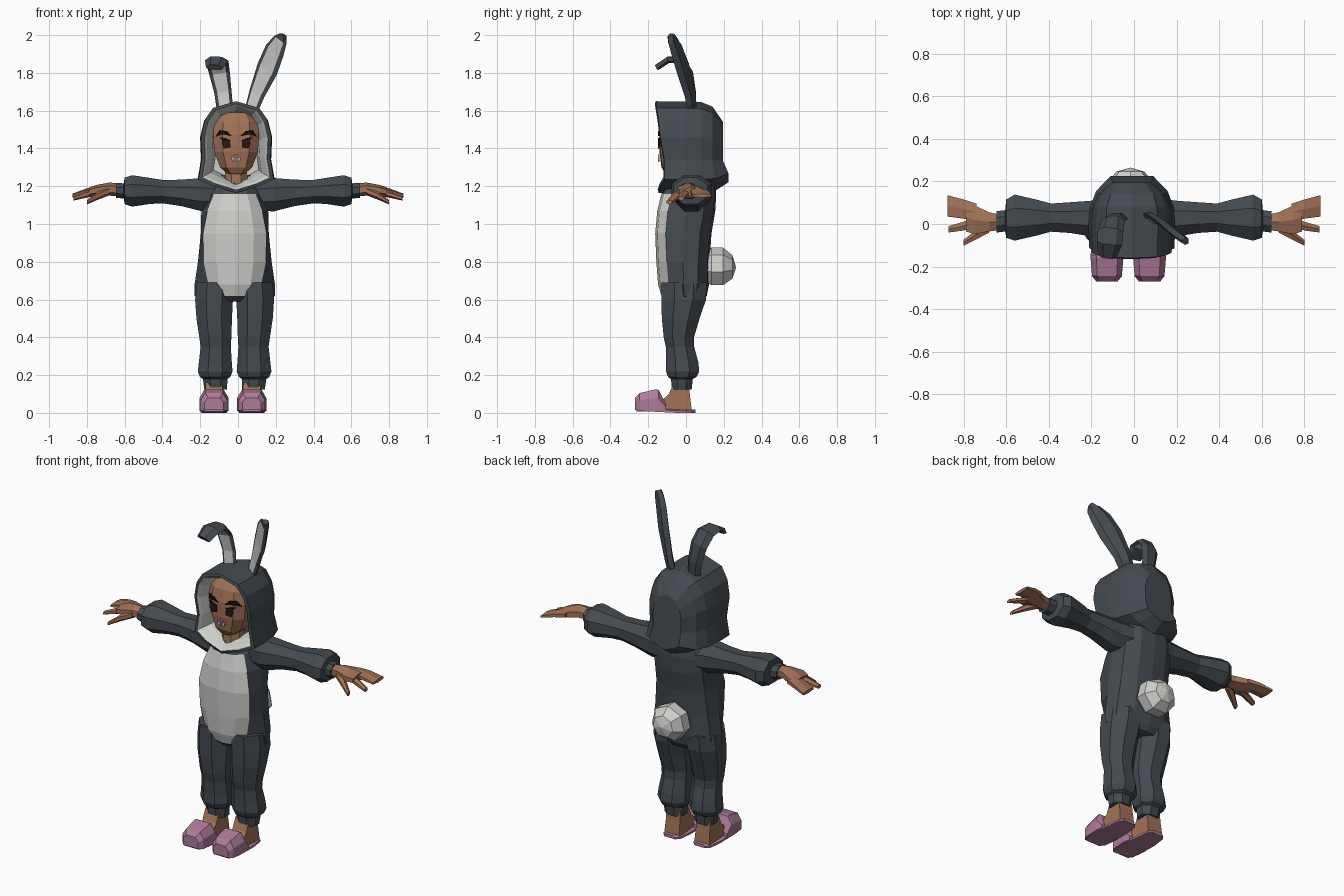
import bpy, bmesh, math
from mathutils import Vector as V

cube = bpy.data.objects.get("Cube")
if cube:
    bpy.data.objects.remove(cube, do_unlink=True)


def material(name, r, g, b):
    m = bpy.data.materials.new(name)
    m.use_nodes = True
    m.diffuse_color = (r, g, b, 1)
    m.node_tree.nodes["Principled BSDF"].inputs["Base Color"].default_value = (r, g, b, 1)
    return m


SUIT = material("charcoal fleece", .058, .069, .08)
LIGHT = material("pale grey fleece", .62, .63, .60)
SKIN = material("brown skin", .36, .165, .095)
PINK = material("dusty pink", .42, .20, .32)
EYE = material("dark brown eye", .025, .008, .007)
BROW = material("black brow", .006, .004, .004)
TEETH = material("grey lip", .42, .40, .42)


def finish(name, bm, mats):
    bmesh.ops.recalc_face_normals(bm, faces=bm.faces)
    me = bpy.data.meshes.new(name)
    bm.to_mesh(me)
    bm.free()
    for m in mats:
        me.materials.append(m)
    ob = bpy.data.objects.new(name, me)
    bpy.context.collection.objects.link(ob)
    return ob


def loft(name, rings, mats, rule=lambda row, col: 0, caps=(0, 0)):
    """Skin a list of equal-length rings; rule gives the material of each quad."""
    bm = bmesh.new()
    vs = [[bm.verts.new(p) for p in ring] for ring in rings]
    n = len(vs[0])
    for i in range(len(vs) - 1):
        for j in range(n):
            k = (j + 1) % n
            bm.faces.new((vs[i][j], vs[i][k], vs[i + 1][k], vs[i + 1][j])).material_index = rule(i, j)
    for ring, mi in zip((vs[0], vs[-1]), caps):
        bm.faces.new(ring).material_index = mi
    return finish(name, bm, mats)


def ngon(c, u, v, n=8):
    k = 1 / math.cos(math.pi / n)
    a = [2 * math.pi * (i + .5) / n for i in range(n)]
    return [V(c) + V(u) * math.cos(t) * k + V(v) * math.sin(t) * k for t in a]


def mirrored(half):
    """Half outline from centre to centre, closed on the other side."""
    return half + [(-p[0],) + tuple(p[1:]) for p in half[-2:0:-1]]


def shift(ring, dx):
    return [(p[0] + dx, p[1], p[2]) for p in ring]


# Torso, with the belly panel on its front columns
def torso_ring(z, w, yf, yb, pw):
    mid = (yf + yb) / 2
    half = [(0, yf, z), (pw * .6, yf + .012, z), (pw, yf + .055, z), (w, mid, z),
            (w * .9, yb - .06, z), (w * .5, yb - .01, z), (0, yb, z)]
    return shift(mirrored(half), -.017)


torso = [(.59, .19, -.10, .09, .05), (.62, .212, -.13, .11, .09), (.68, .213, -.148, .122, .14),
         (.80, .195, -.157, .125, .165), (.95, .18, -.163, .135, .168), (1.07, .177, -.152, .155, .145),
         (1.16, .178, -.13, .16, .11), (1.21, .165, -.10, .155, .09), (1.26, .12, -.06, .13, .05)]
loft("torso", [torso_ring(*t) for t in torso], [SUIT, LIGHT],
     lambda r, c: int(c in (0, 1, 10, 11) and 1 <= r <= 5))

# Hood: lining, rim and shell run from inside the opening to the back
OUTLINE = [(0, 1.165), (.12, 1.20), (.2, 1.235), (.182, 1.34), (.187, 1.46), (.165, 1.55), (.12, 1.615), (0, 1.65)]
RIM_Y = [-.15, -.14, -.12, -.12, -.14, -.15, -.16, -.165]


def hood_ring(y, sx, sz, zc=1.42, rim=False, flare=0):
    half = []
    for (x, z), ry in zip(OUTLINE, RIM_Y):
        depth = ry + y if rim else y + (flare if z < 1.3 else 0)
        half.append((x * sx, depth, zc + (z - 1.42) * sz))
    return shift(mirrored(half), -.01)


loft("hood", [hood_ring(.04, .6, .72), hood_ring(.07, .68, .8, rim=True), hood_ring(.015, .83, .89, rim=True),
              hood_ring(0, .9, .94, rim=True), hood_ring(.005, 1, 1, rim=True),
              hood_ring(0, 1.02, .99), hood_ring(.08, .98, .98), hood_ring(.14, .84, .92, 1.41, flare=.015),
              hood_ring(.195, .5, .66, 1.39, flare=.03)],
     [SUIT, LIGHT], lambda r, c: int(r < 3), (1, 0))


# Head and neck
def head_ring(z, w, yf):
    return shift(mirrored([(0, yf, z), (w * .6, yf + .005, z), (w, yf + .05, z), (w, .05, z), (0, .07, z)]), -.01)


loft("head", [head_ring(*h) for h in [(1.265, .045, -.11), (1.30, .085, -.13), (1.38, .115, -.14),
                                      (1.47, .122, -.14), (1.54, .115, -.125), (1.59, .08, -.09)]], [SKIN])
loft("neck", [ngon((-.01, -.03, z), (r, 0, 0), (0, r, 0)) for z, r in [(1.16, .08), (1.22, .062), (1.31, .055)]], [SKIN])


# Painted face features as thin plates that follow the face
def plate(name, pts, mat):
    def at(x, z, lift):
        return (x - .01, -.141 - lift + max(0, abs(x) - .07) * .9, z)
    loft(name, [[at(x, z, lift) for x, z in pts] for lift in (0, .006)], [mat])


for side, s in (("left", 1), ("right", -1)):
    plate(side + "_eye", [(s * x, z) for x, z in [(.03, 1.405), (.065, 1.4), (.075, 1.43), (.068, 1.448), (.032, 1.445)]], EYE)
    plate(side + "_lash", [(s * x, z) for x, z in [(.026, 1.443), (.07, 1.44), (.088, 1.458), (.06, 1.456)]], BROW)
    plate(side + "_brow", [(s * x, z) for x, z in [(.022, 1.465), (.07, 1.475), (.11, 1.462), (.088, 1.497), (.05, 1.492)]], BROW)
    plate(side + "_lip", [(s * x, z) for x, z in [(.004, 1.33), (.022, 1.335), (.026, 1.358), (.006, 1.352)]], TEETH)
plate("upper_lip", [(-.014, 1.36), (.014, 1.36), (.01, 1.368), (-.01, 1.368)], TEETH)


# Ears: flat leaf sections with a pale inner strip
def ear(name, spine, across):
    rings = []
    pts = [V(p) for p, _ in spine]
    for i, (_, w) in enumerate(spine):
        d = (pts[min(i + 1, len(pts) - 1)] - pts[max(i - 1, 0)]).normalized()
        a = V(across)
        a = (a - d * a.dot(d)).normalized()
        n = a.cross(d)
        p = pts[i]
        rings.append([p - a * w, p - a * w * .65 + n * .01, p + a * w * .65 + n * .01,
                      p + a * w, p + a * w * .5 - n * .022, p - a * w * .5 - n * .022])
    loft(name, rings, [SUIT, LIGHT], lambda r, c: int(c == 1 and r < len(spine) - 2))


ear("left_ear", [((.06, .03, 1.57), .038), ((.10, .02, 1.69), .05), ((.155, -.015, 1.82), .066),
                 ((.195, -.05, 1.92), .06), ((.225, -.075, 1.975), .042), ((.238, -.085, 2.0), .018)], (.85, -.53, 0))
ear("right_ear", [((-.065, .02, 1.57), .042), ((-.08, .03, 1.70), .046), ((-.098, .015, 1.8), .055),
                  ((-.11, -.03, 1.86), .06), ((-.115, -.09, 1.865), .06), ((-.125, -.15, 1.825), .045)], (1, 0, 0))


# Arms, hands, legs and feet on both sides
def tube_x(name, s, rows, mat, n=8):
    loft(name, [ngon((s * x, y, z), (0, ry, 0), (0, 0, rz), n) for x, y, z, ry, rz in rows], [mat])


def box_y(name, cx, rows, mat):
    """Chamfered box along y from (y, half width, bottom, top)."""
    loft(name, [[(cx + x, y, z) for x, z in ((-w, b), (w, b), (w, b + (t - b) * .6), (w * .65, t),
                                              (-w * .65, t), (-w, b + (t - b) * .6))] for y, w, b, t in rows], [mat])


for side, s in (("left", 1), ("right", -1)):
    tube_x(side + "_sleeve", s, [(.08, .04, 1.15, .09, .08), (.19, .025, 1.155, .085, .088), (.30, .03, 1.165, .072, .07),
                                 (.39, .03, 1.17, .066, .062), (.46, .03, 1.175, .085, .068), (.56, .03, 1.175, .108, .083),
                                 (.60, .025, 1.175, .09, .07), (.605, .015, 1.175, .05, .04), (.645, .01, 1.178, .05, .04)], SUIT)
    tube_x(side + "_palm", s, [(.63, .008, 1.18, .036, .03), (.68, .01, 1.185, .045, .03),
                               (.75, .02, 1.178, .068, .025), (.79, .03, 1.17, .065, .02)], SKIN, 6)
    tube_x(side + "_fingers", s, [(.74, .055, 1.178, .04, .02), (.80, .07, 1.17, .045, .017), (.876, .085, 1.15, .05, .009)], SKIN, 6)
    tube_x(side + "_middle_finger", s, [(.75, .005, 1.17, .022, .018), (.81, -.012, 1.155, .02, .015),
                                        (.872, -.025, 1.135, .015, .01)], SKIN, 6)
    tube_x(side + "_thumb", s, [(.68, -.015, 1.175, .025, .02), (.74, -.05, 1.15, .022, .018), (.80, -.088, 1.115, .014, .01)], SKIN, 6)

    legs = [(.69, .105, -.01, .095, .12), (.60, .109, -.012, .1, .118), (.50, .108, -.028, .094, .1),
            (.40, .102, -.038, .085, .08), (.35, .1, -.032, .08, .075), (.27, .102, -.02, .087, .085),
            (.22, .103, -.018, .092, .088), (.19, .103, -.02, .08, .075), (.18, .103, -.022, .065, .058), (.125, .1, -.022, .06, .052)]
    loft(side + "_trouser_leg", [ngon((s * x - .018, y, z), (rx, 0, 0), (0, ry, 0)) for z, x, y, rx, ry in legs], [SUIT])

    fx = s * .1 - .027
    loft(side + "_foot", [[(fx - w, a, z), (fx + w, a, z), (fx + w, b, z), (fx - w, b, z)]
                          for z, w, a, b in [(.015, .05, -.15, .03), (.06, .048, -.135, .025), (.10, .046, -.09, .02),
                                             (.16, .045, -.065, .015)]], [SKIN])
    box_y(side + "_slipper_sole", fx, [(-.262, .05, .008, .03), (-.2, .072, .008, .028), (-.05, .066, 0, .02),
                                       (.03, .055, 0, .018), (.05, .035, 0, .018)], PINK)
    box_y(side + "_slipper_upper", fx, [(-.27, .05, .015, .08), (-.245, .07, .012, .105), (-.16, .077, .01, .125),
                                        (-.145, .077, .01, .122), (-.105, .072, .01, .045)], PINK)

# Tail
bm = bmesh.new()
bmesh.ops.create_uvsphere(bm, u_segments=7, v_segments=5, radius=1)
for v in bm.verts:
    x, y, z = v.co
    v.co = (-.017 + x * .115, .165 + z * .1, .77 + y * .11)
finish("tail", bm, [LIGHT])
